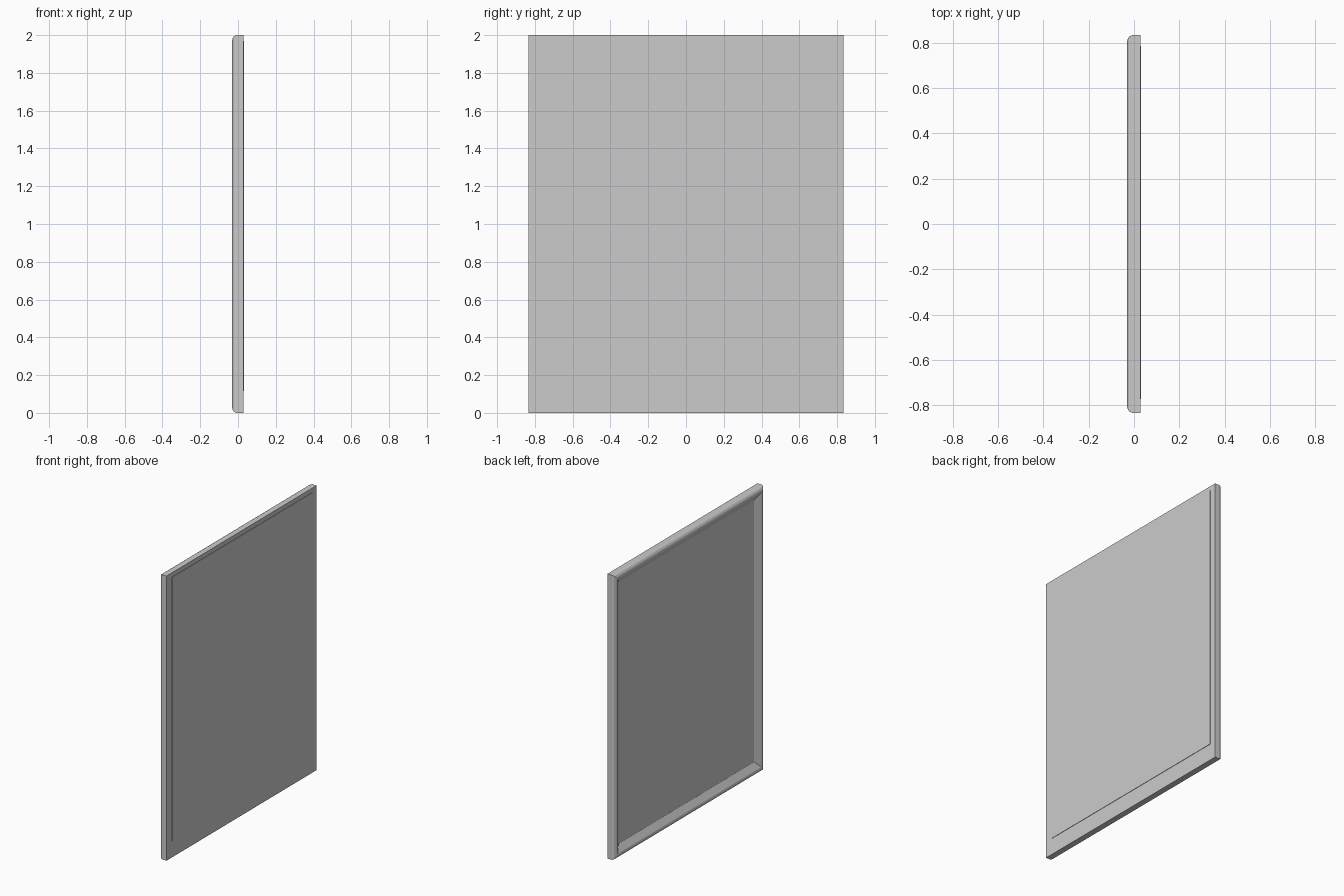
import bpy, bmesh

if "Cube" in bpy.data.objects:
    bpy.data.objects.remove(bpy.data.objects["Cube"])

HW, H = 0.833, 2.0   # half width (y) and height (z)


def ring(bm, inset, x):
    """Rectangle of vertices inset from the outer border at depth x."""
    y, lo, hi = HW - inset, inset, H - inset
    return [bm.verts.new((x, a, b)) for a, b in ((-y, lo), (y, lo), (y, hi), (-y, hi))]


def finish(bm, name):
    bmesh.ops.recalc_face_normals(bm, faces=bm.faces)
    me = bpy.data.meshes.new(name)
    bm.to_mesh(me)
    bm.free()
    ob = bpy.data.objects.new(name, me)
    bpy.context.collection.objects.link(ob)
    return ob


def box(name, x0, x1, y0, y1, z0, z1):
    bm = bmesh.new()
    bmesh.ops.create_cube(bm, size=1)
    for v in bm.verts:
        v.co.x = x1 if v.co.x > 0 else x0
        v.co.y = y1 if v.co.y > 0 else y0
        v.co.z = z1 if v.co.z > 0 else z0
    return finish(bm, name)


# mitred frame: moulding profile (inset, depth) with rounded outer edge and sloped inner lip
profile = [(0.0, 0.028), (0.0, -0.008), (0.006, -0.021), (0.018, -0.029),
           (0.03, -0.031), (0.037, -0.029), (0.08, -0.001), (0.08, 0.028)]
bm = bmesh.new()
rings = [ring(bm, u, x) for u, x in profile]
for a, b in zip(rings, rings[1:] + rings[:1]):
    for i in range(4):
        j = (i + 1) % 4
        bm.faces.new((a[i], a[j], b[j], b[i]))
finish(bm, "frame")

# recessed picture surface, filling the opening through to the back
box("picture_panel", 0.0, 0.028, -HW + 0.08, HW - 0.08, 0.08, H - 0.08)

# thin backing board, slightly proud of the frame back
box("backing_board", 0.026, 0.031, -0.772, 0.785, 0.115, 1.97)
